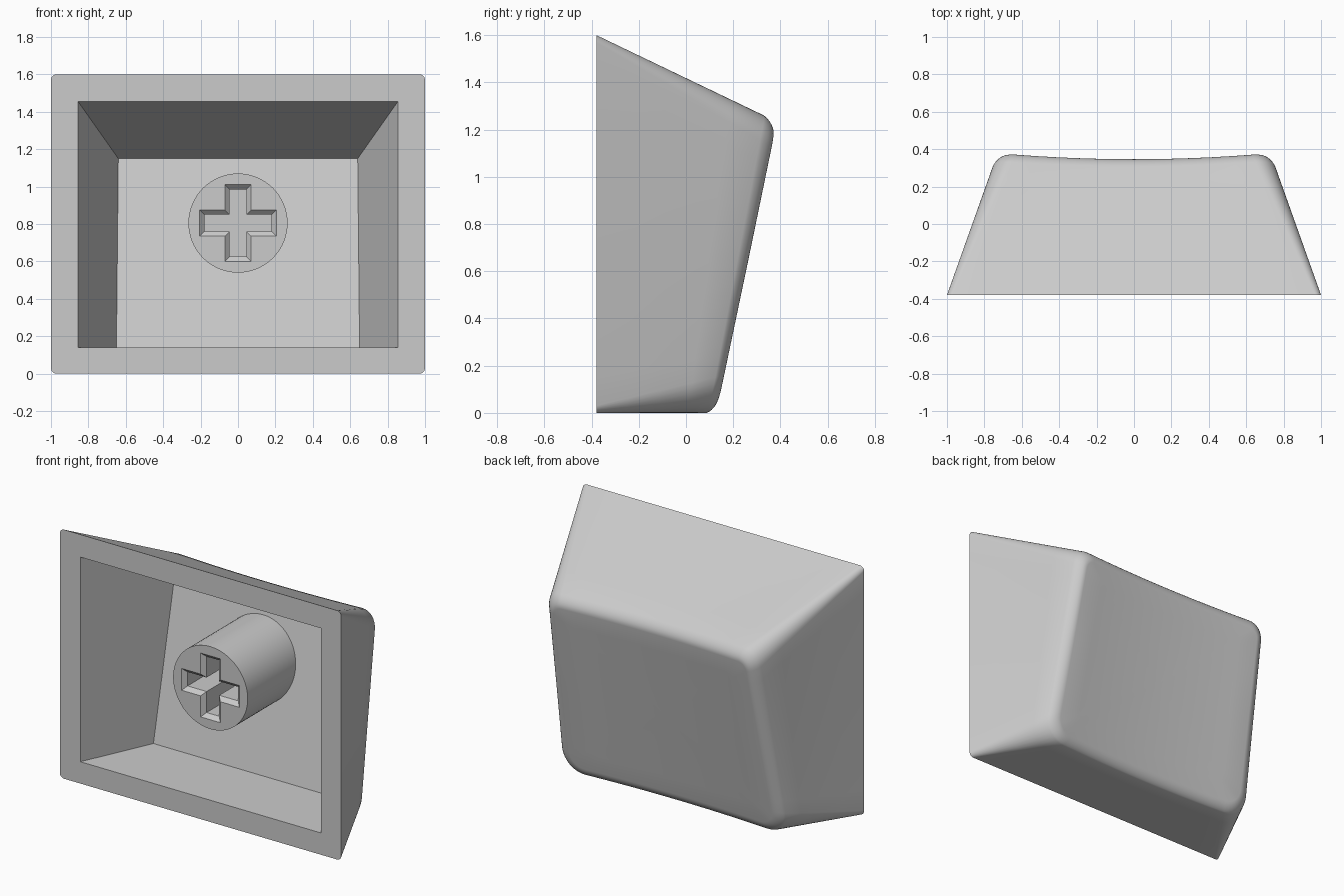
import bpy, bmesh
from math import sin, cos, pi, radians

if "Cube" in bpy.data.objects:
    bpy.data.objects.remove(bpy.data.objects["Cube"], do_unlink=True)

plastic = bpy.data.materials.new("light_grey_plastic")
GREY = (0.6, 0.6, 0.6, 1)
plastic.use_nodes = True
plastic.diffuse_color = GREY
shader = plastic.node_tree.nodes["Principled BSDF"]
shader.inputs["Base Color"].default_value = GREY
shader.inputs["Roughness"].default_value = 0.6

RIM_Y = -0.38


def loft(name, rings):
    """Closed solid skinned through rings that share a point count."""
    bm = bmesh.new()
    loops = [[bm.verts.new(p) for p in ring] for ring in rings]
    for a, b in zip(loops, loops[1:]):
        for i in range(len(a)):
            j = (i + 1) % len(a)
            bm.faces.new((a[i], a[j], b[j], b[i]))
    bm.faces.new(loops[0])
    bm.faces.new(loops[-1])
    bmesh.ops.recalc_face_normals(bm, faces=bm.faces)
    mesh = bpy.data.meshes.new(name)
    bm.to_mesh(mesh)
    bm.free()
    mesh.materials.append(plastic)
    obj = bpy.data.objects.new(name, mesh)
    bpy.context.collection.objects.link(obj)
    return obj


def activate(obj):
    bpy.ops.object.select_all(action='DESELECT')
    obj.select_set(True)
    bpy.context.view_layer.objects.active = obj


def carve(obj, cutter):
    """Subtract the cutter, then discard it and smooth the curved faces."""
    cutter.hide_render = True
    mod = obj.modifiers.new("carve", 'BOOLEAN')
    mod.operation = 'DIFFERENCE'
    mod.solver = 'EXACT'
    mod.object = cutter
    activate(obj)
    bpy.ops.object.modifier_apply(modifier=mod.name)
    bpy.data.objects.remove(cutter, do_unlink=True)
    bpy.ops.object.shade_smooth_by_angle(angle=radians(30))


def outline(w_top, w_bot, height, r_top, r_bot, inset=0):
    """Rounded, slightly tapered rectangle as (x, z) points."""
    arc_steps, edge_steps = 8, 12
    w = w_bot - inset
    points = []
    for corner in range(4):
        sx = 1 if corner in (0, 3) else -1
        top = corner < 2
        r = max((r_top if top else r_bot) - inset, 0.01)
        cx = sx * (w - r)
        cz = height - inset - r if top else inset + r
        for k in range(arc_steps + 1):
            a = (corner + k / arc_steps) * pi / 2
            points.append((cx + r * cos(a), cz + r * sin(a)))
    # Fill the straight edges so the dished face can bend
    filled, n = [], arc_steps + 1
    for i, p in enumerate(points):
        filled.append(p)
        if i % n == n - 1:
            q = points[(i + 1) % len(points)]
            for k in range(1, edge_steps):
                t = k / edge_steps
                filled.append((p[0] + (q[0] - p[0]) * t, p[1] + (q[1] - p[1]) * t))
    return [(x * (1 + (w_top / w_bot - 1) * z / height), z) for x, z in filled]


def face_y(x, z):
    """Tilted key face with a shallow cylindrical dish."""
    return 0.128 + 0.21 * z - 0.03 * max(0, 1 - (x / 0.7) ** 2)


def shell_ring(s, inset=0):
    """Cross-section between the rim (s=0) and the key face (s=1)."""
    rim = outline(1, 1, 1.6, 0.03, 0.03, inset)
    back = outline(0.73, 0.785, 1.235, 0.11, 0.16, inset)
    ring = []
    for (x0, z0), (x1, z1) in zip(rim, back):
        y1 = face_y(x1, z1)
        ring.append((x0 + (x1 - x0) * s, RIM_Y + (y1 - RIM_Y) * s, z0 + (z1 - z0) * s))
    return ring


# Outer shell: straight walls, rounded shoulder, dished face
ROUND, START = 0.06, radians(15)
rings = [shell_ring(s) for s in (0, 0.25, 0.5, 0.75)]
for k in range(7):
    a = START + (pi / 2 - START) * k / 6
    rings.append(shell_ring(1 - ROUND * (1 - sin(a)) / 0.65, ROUND * (cos(START) - cos(a))))
edge, mid_z = rings[-1], 0.62
for f in (0.8, 0.6, 0.4, 0.2, 0.04):
    ring = []
    for x, y, z in edge:
        px, pz = x * f, mid_z + (z - mid_z) * f
        ring.append((px, face_y(px, pz), pz))
    rings.append(ring)
shell = loft("keycap_shell", rings)


# Hollow with a sloping floor
def floor_y(z):
    return 0.042 + 0.2 * z


def rectangle(w_bot, w_top, z0, z1, depth):
    return [(x, depth(z), z) for x, z in ((-w_bot, z0), (w_bot, z0), (w_top, z1), (-w_top, z1))]


opening = (0.855, 0.855, 0.14, 1.455)
carve(shell, loft("hollow_cutter", [
    rectangle(*opening, lambda z: RIM_Y - 0.1),
    rectangle(*opening, lambda z: RIM_Y),
    rectangle(0.65, 0.64, 0.14, 1.15, floor_y),
]))

# Round stem, its far end sunk just into the floor
STEM_Z, STEM_R, STEM_Y, SIDES = 0.805, 0.265, -0.28, 64


def circle(depth):
    ring = []
    for i in range(SIDES):
        a = 2 * pi * i / SIDES
        z = STEM_Z + STEM_R * sin(a)
        ring.append((STEM_R * cos(a), depth(z), z))
    return ring


stem = loft("stem", [circle(lambda z: STEM_Y), circle(lambda z: floor_y(z) + 0.015)])


# Cross-shaped socket with a chamfered mouth
def cross(y, inset=0):
    arm, half = 0.205 - inset, 0.07 - inset
    ring = []
    quarter = [(arm, -half), (arm, half), (half, half)]
    for turn in range(4):
        for x, z in quarter:
            for _ in range(turn):
                x, z = -z, x
            ring.append((x, y, STEM_Z + z))
    return ring


carve(stem, loft("socket_cutter", [
    cross(STEM_Y - 0.05), cross(STEM_Y), cross(STEM_Y + 0.025, 0.025), cross(STEM_Y + 0.36, 0.025),
]))
